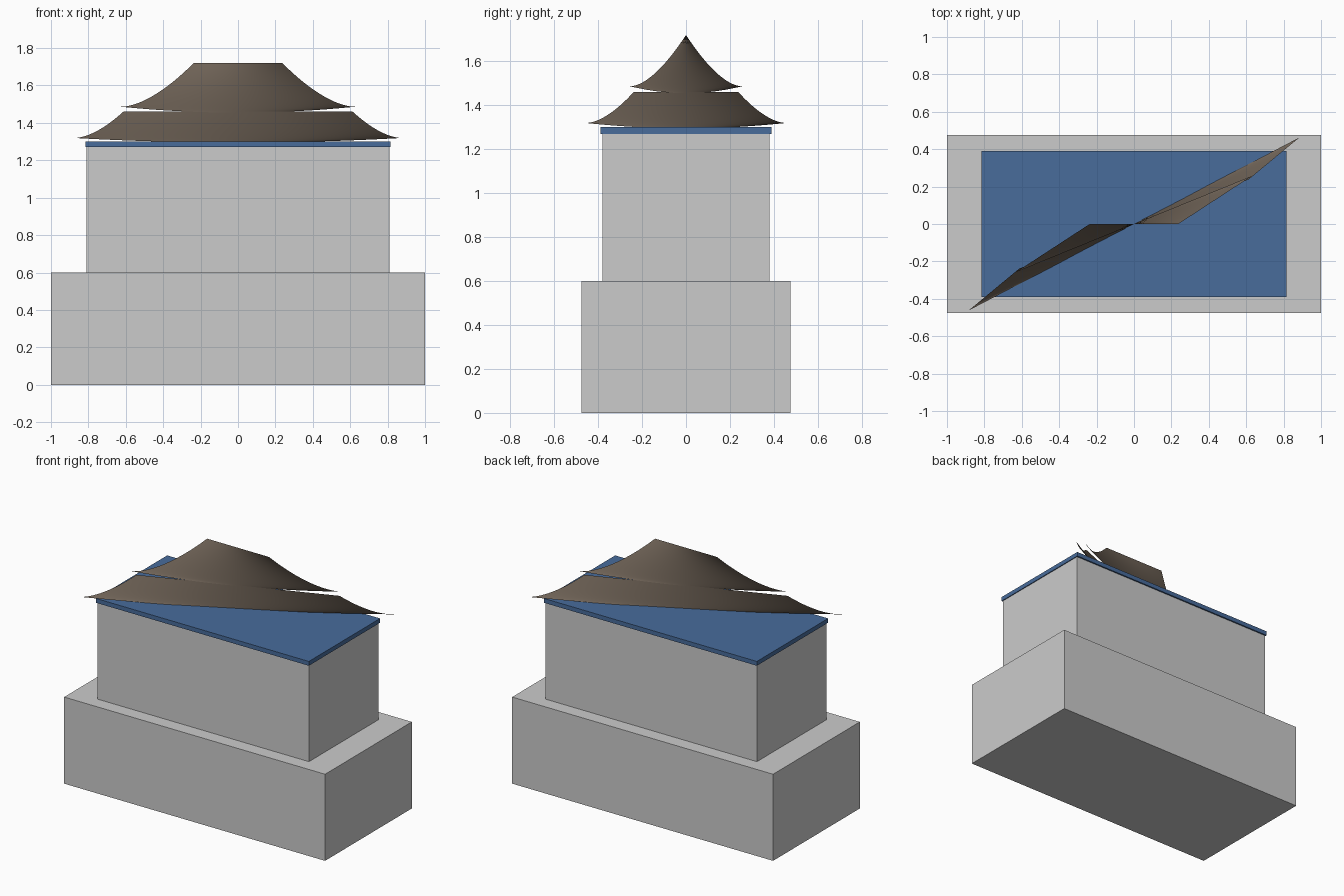
import bpy

if "Cube" in bpy.data.objects:
    bpy.data.objects.remove(bpy.data.objects["Cube"])


def material(name, color):
    m = bpy.data.materials.new(name)
    m.diffuse_color = (*color, 1)
    m.use_nodes = True
    m.node_tree.nodes["Principled BSDF"].inputs["Base Color"].default_value = m.diffuse_color
    return m


BLUE = material("blue_paint", (0.065, 0.15, 0.33))
BROWN = material("brown_tile", (0.16, 0.125, 0.095))


def box(name, hx, hy, z0, z1, mat=None):
    bpy.ops.mesh.primitive_cube_add(size=1, location=(0, 0, (z0 + z1) / 2))
    ob = bpy.context.object
    ob.name = name
    ob.scale = (2 * hx, 2 * hy, z1 - z0)
    bpy.ops.object.transform_apply(location=False, rotation=False, scale=True)
    if mat:
        ob.data.materials.append(mat)
    return ob


def roof_sheet(name, top, eave, z_top, z_eave, lift, rows=14, cols=32):
    """Thin curved sheet: rows run corner to corner, sagging in the middle."""
    verts, faces = [], []
    for i in range(rows + 1):
        t = i / rows
        hx = top[0] + (eave[0] - top[0]) * t
        hy = top[1] + (eave[1] - top[1]) * t
        z = z_eave + (z_top - z_eave) * (1 - t) ** 1.5
        for j in range(cols + 1):
            u = 2 * j / cols - 1
            verts.append((hx * u, hy * u, z + lift * t * t * u * u))
    w = cols + 1
    for i in range(rows):
        for j in range(cols):
            a = i * w + j
            faces.append((a, a + 1, a + w + 1, a + w))
    me = bpy.data.meshes.new(name)
    me.from_pydata(verts, [], faces)
    me.materials.append(BROWN)
    me.shade_smooth()
    ob = bpy.data.objects.new(name, me)
    bpy.context.collection.objects.link(ob)
    return ob


# Stone base and hall
box("base", 1.0, 0.475, 0.0, 0.60)
box("hall_body", 0.81, 0.38, 0.60, 1.27)

# Painted beam slab under the roof
box("beam_slab", 0.816, 0.39, 1.27, 1.30, BLUE)

# Two diagonal curved roof sheets
roof_sheet("lower_roof", (0.613, 0.238), (0.885, 0.463), 1.46, 1.295, 0.025)
roof_sheet("upper_roof", (0.237, 0.0), (0.633, 0.258), 1.72, 1.455, 0.032)
